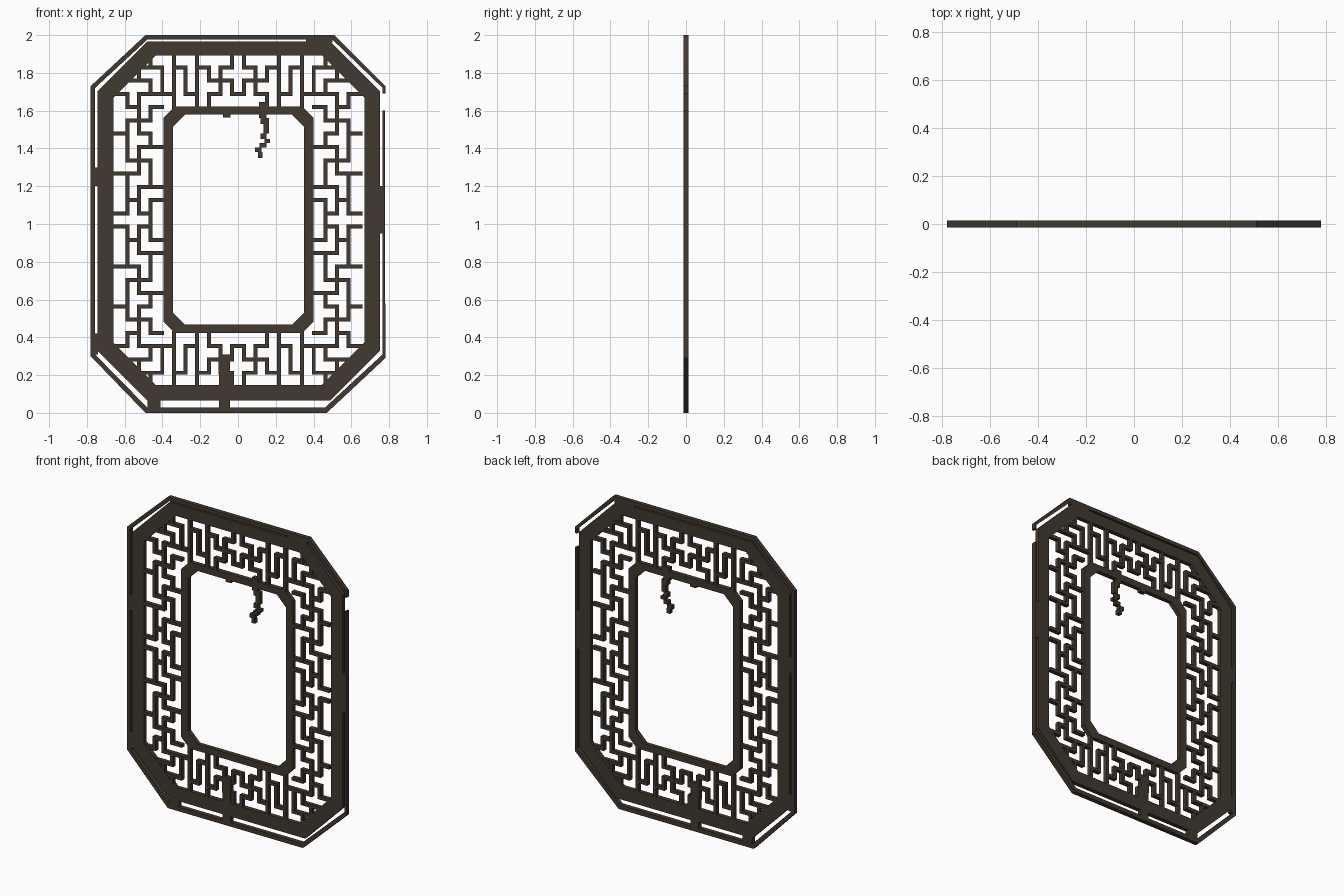
import bpy, bmesh

if "Cube" in bpy.data.objects:
    bpy.data.objects.remove(bpy.data.objects["Cube"])

T = 0.014            # half thickness of the plate
mat = bpy.data.materials.new("dark_bronze")
mat.diffuse_color = (0.055, 0.041, 0.03, 1)
mat.use_nodes = True
mat.node_tree.nodes["Principled BSDF"].inputs["Base Color"].default_value = mat.diffuse_color


def finish(bm, name):
    bmesh.ops.recalc_face_normals(bm, faces=bm.faces)
    me = bpy.data.meshes.new(name)
    bm.to_mesh(me)
    bm.free()
    me.materials.append(mat)
    ob = bpy.data.objects.new(name, me)
    bpy.context.collection.objects.link(ob)
    return ob


def add_box(bm, x0, x1, z0, z1, t=T):
    v = [bm.verts.new((x, y, z)) for y in (-t, t)
         for x, z in ((x0, z0), (x1, z0), (x1, z1), (x0, z1))]
    for f in ((0, 1, 2, 3), (7, 6, 5, 4), (0, 4, 5, 1), (1, 5, 6, 2), (2, 6, 7, 3), (3, 7, 4, 0)):
        bm.faces.new([v[i] for i in f])


def boxes(name, rects):
    bm = bmesh.new()
    for r in rects:
        add_box(bm, *r)
    return finish(bm, name)


def band(name, outer, inner, closed=True):
    """Flat plate between two matching outlines."""
    bm = bmesh.new()
    rows = [[bm.verts.new((x, y, z)) for y, (x, z) in
             ((-T, o), (T, o), (T, i), (-T, i))] for o, i in zip(outer, inner)]
    n = len(rows)
    for k in range(n if closed else n - 1):
        a, b = rows[k], rows[(k + 1) % n]
        for j in range(4):
            m = (j + 1) % 4
            bm.faces.new((a[j], a[m], b[m], b[j]))
    if not closed:
        bm.faces.new(rows[0])
        bm.faces.new(rows[-1])
    return finish(bm, name)


def octagon(x0, x1, z0, z1, c):
    return [(x1, z1 - c), (x1, z0 + c), (x1 - c, z0), (x0 + c, z0),
            (x0, z0 + c), (x0, z1 - c), (x0 + c, z1), (x1 - c, z1)]


# Thin outer rim, broken near the upper right
band("outer_rim",
     [(.778, 1.6), (.78, .29), (.47, 0), (-.49, 0), (-.78, .3),
      (-.78, 1.73), (-.49, 2), (.51, 2), (.78, 1.73), (.78, 1.69)],
     [(.766, 1.6), (.766, .31), (.46, .028), (-.48, .028), (-.757, .31),
      (-.757, 1.72), (-.48, 1.976), (.5, 1.976), (.766, 1.72), (.766, 1.69)], False)

# Main octagonal frame and the frame round the opening
band("main_frame", octagon(-.745, .752, .065, 1.967, .265), octagon(-.66, .67, .148, 1.893, .225))
band("inner_frame", octagon(-.395, .4, .424, 1.622, .06), octagon(-.345, .35, .467, 1.58, .065))

# Small bridges joining rim and main frame, and the post at the bottom
boxes("rim_bridges", [(-.76, -.74, .31, .42), (-.48, -.41, .02, .07), (.75, .768, .95, 1.2),
                      (.36, .5, 1.96, 1.98), (-.76, -.74, 1.2, 1.3)])
boxes("bottom_post", [(-.1, -.042, .02, .31)])

# Fretwork: one quadrant of interlocking pieces, bars run where pieces meet
TOP = ["Paaabbcc...", "PPadbecgg..", "Pfddbecghhh", "fffdeeiiihk"]
SIDE = ["likk", "llmk", "lmmn", "oomn", "opnn", "oppq", "rrpq", "trPq", "tPPP"]
quad = (TOP + [" " * 7 + s for s in SIDE])[::-1]
PU, PV, W, MID = .0617, .0703, .0105, 1.021


def piece(c, r):
    c, r = abs(c), abs(r)
    return quad[r][c] if c < 11 and r < 13 else " "


def runs(test, n):
    start = None
    for k in range(-n, n + 2):
        on = k <= n and test(k)
        if on and start is None:
            start = k
        if not on and start is not None:
            yield start - .5, k - .5
            start = None


def differ(a, b):
    return a != b and " " not in (a, b)


fret = bmesh.new()
for c in range(-11, 11):
    for a, b in runs(lambda r: differ(piece(c, r), piece(c + 1, r)), 12):
        x = (c + .5) * PU
        add_box(fret, x - W, x + W, MID + a * PV - W, MID + b * PV + W, T - .0004)
for r in range(-13, 13):
    for a, b in runs(lambda c: differ(piece(c, r), piece(c, r + 1)), 10):
        z = MID + (r + .5) * PV
        add_box(fret, a * PU - W, b * PU + W, z - W, z + W, T - .0008)
finish(fret, "fretwork")

# Ragged tendril hanging into the opening
boxes("hanging_tendril", [(.11, .15, 1.56, 1.645), (.12, .165, 1.53, 1.56), (.135, .165, 1.48, 1.53),
                          (.12, .15, 1.45, 1.48), (.14, .17, 1.43, 1.45), (.115, .15, 1.405, 1.43),
                          (.09, .125, 1.38, 1.405), (.105, .13, 1.35, 1.38), (-.08, -.04, 1.565, 1.582)])
